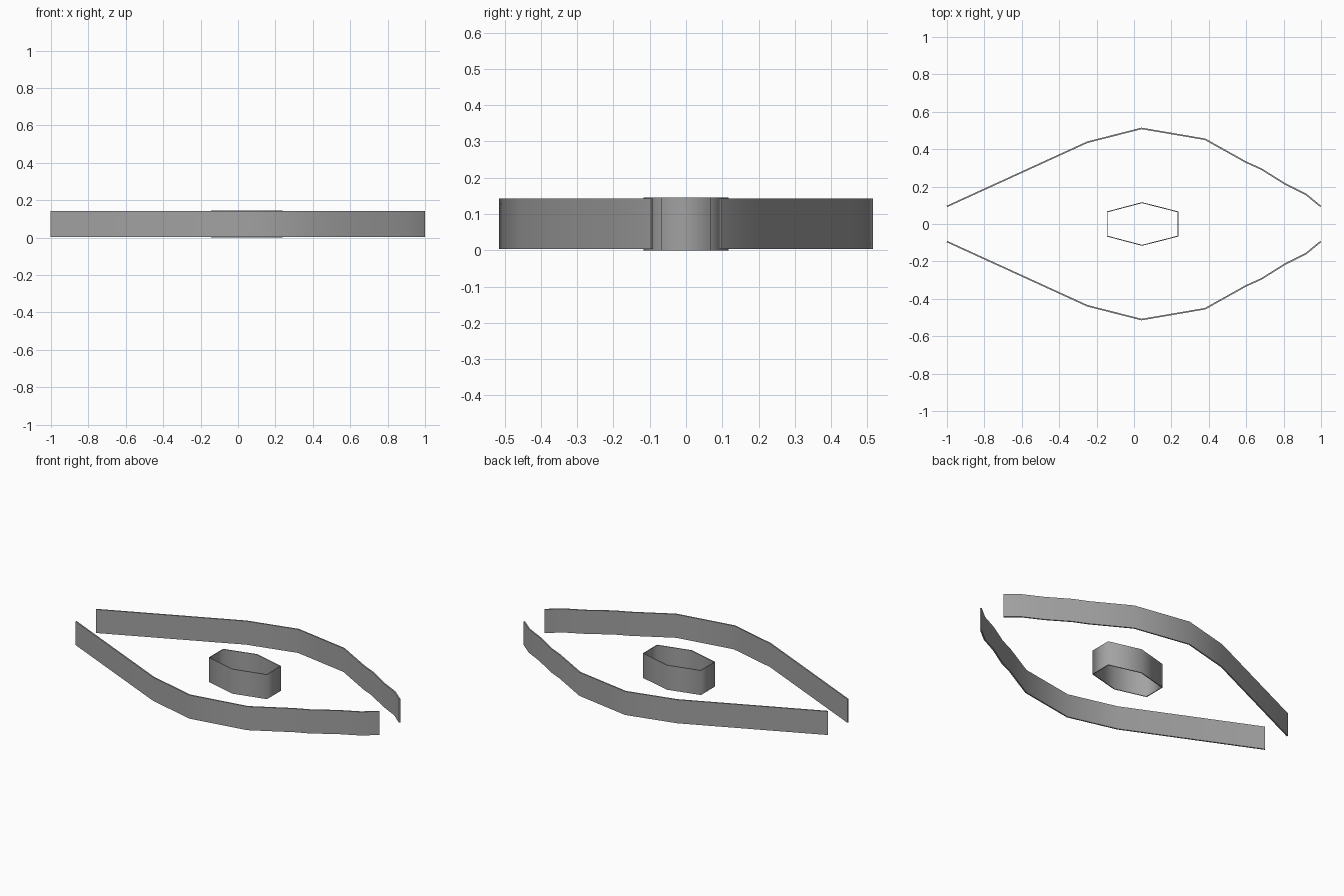
import bpy
import bmesh
import math
from mathutils import Vector

cube = bpy.data.objects.get("Cube")
if cube:
    bpy.data.objects.remove(cube, do_unlink=True)

grey = bpy.data.materials.new("mid grey")
grey.use_nodes = True
colour = (0.36, 0.36, 0.36, 1)
grey.diffuse_color = colour
grey.node_tree.nodes["Principled BSDF"].inputs["Base Color"].default_value = colour


def wall(name, path, z0, z1, thick, closed=False):
    """Upright strip following a plan path, thickened about the path."""
    pts = [Vector(p) for p in path]
    n = len(pts)
    bm = bmesh.new()
    rings = []
    for i, p in enumerate(pts):
        # Mitred offset direction at each corner
        a = pts[i - 1] if closed or i else p
        b = pts[(i + 1) % n] if closed or i < n - 1 else p
        dirs = [d.normalized() for d in (p - a, b - p) if d.length]
        normals = [Vector((-d.y, d.x)) for d in dirs]
        m = sum(normals, Vector((0, 0))).normalized()
        off = m * (thick / 2 / m.dot(normals[0]))
        corners = ((p - off, z0), (p + off, z0), (p + off, z1), (p - off, z1))
        rings.append([bm.verts.new((q.x, q.y, z)) for q, z in corners])
    for i in range(n if closed else n - 1):
        r, s = rings[i], rings[(i + 1) % n]
        for k in range(4):
            j = (k + 1) % 4
            bm.faces.new((r[k], r[j], s[j], s[k]))
    if not closed:
        bm.faces.new(rings[0])
        bm.faces.new(rings[-1])
    bmesh.ops.recalc_face_normals(bm, faces=bm.faces)
    mesh = bpy.data.meshes.new(name)
    bm.to_mesh(mesh)
    bm.free()
    mesh.materials.append(grey)
    ob = bpy.data.objects.new(name, mesh)
    bpy.context.collection.objects.link(ob)
    bpy.ops.object.select_all(action='DESELECT')
    ob.select_set(True)
    bpy.context.view_layer.objects.active = ob
    bpy.ops.object.shade_smooth_by_angle(angle=math.radians(80))
    return ob


# Two mirrored outer walls
outline = [(-1, 0.094), (-0.25, 0.437), (0.04, 0.511), (0.38, 0.453), (0.6, 0.33),
           (0.68, 0.294), (0.81, 0.213), (0.92, 0.158), (0.998, 0.094)]
for name, side in (("back_wall", 1), ("front_wall", -1)):
    wall(name, [(x, y * side) for x, y in outline], 0.003, 0.143, 0.008)

# Open six-sided ring in the middle
ring = [(-0.143, -0.065), (0.043, -0.114), (0.235, -0.065),
        (0.235, 0.065), (0.043, 0.114), (-0.143, 0.065)]
wall("centre_ring", ring, 0, 0.146, 0.005, closed=True)
